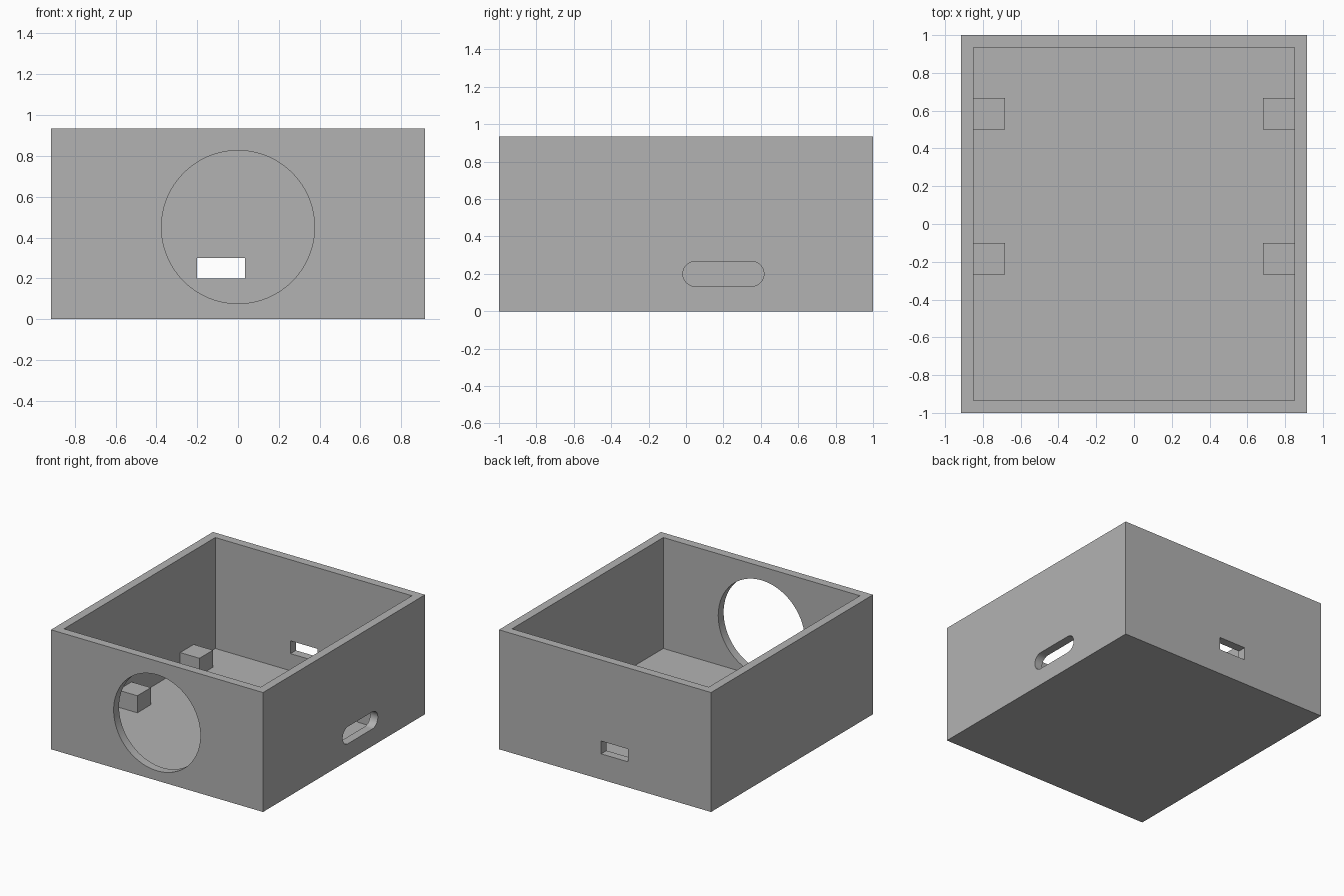
import bpy, math
from mathutils import Matrix

if "Cube" in bpy.data.objects:
    bpy.data.objects.remove(bpy.data.objects["Cube"])

U = 1 / 30                      # one design unit
W, D, H, T = 55 * U, 60 * U, 28 * U, 2 * U   # outer size and wall thickness

grey = bpy.data.materials.new("plain grey")
grey.diffuse_color = (0.448, 0.448, 0.448, 1)
grey.use_nodes = True
grey.node_tree.nodes["Principled BSDF"].inputs["Base Color"].default_value = grey.diffuse_color


def box(name, lo, hi):
    """Axis-aligned box between two corners."""
    bpy.ops.mesh.primitive_cube_add(size=1)
    ob = bpy.context.object
    ob.name = name
    size = [b - a for a, b in zip(lo, hi)]
    mid = [(a + b) / 2 for a, b in zip(lo, hi)]
    ob.data.transform(Matrix.Translation(mid) @ Matrix.Diagonal((*size, 1)))
    ob.data.materials.append(grey)
    return ob


def cylinder(name, radius, depth, centre, axis):
    """Cylinder lying along the x or y axis."""
    bpy.ops.mesh.primitive_cylinder_add(vertices=96, radius=radius, depth=depth)
    ob = bpy.context.object
    ob.name = name
    turn = Matrix.Rotation(math.pi / 2, 4, 'Y' if axis == 'x' else 'X')
    ob.data.transform(Matrix.Translation(centre) @ turn)
    ob.data.materials.append(grey)
    return ob


def combine(target, tool, operation):
    """Apply a boolean and remove the helper."""
    tool.hide_render = True
    mod = target.modifiers.new("shape", 'BOOLEAN')
    mod.operation, mod.object, mod.solver = operation, tool, 'EXACT'
    bpy.context.view_layer.objects.active = target
    bpy.ops.object.modifier_apply(modifier=mod.name)
    bpy.data.objects.remove(tool)


# open-topped case
case = box("case", (-W / 2, -D / 2, 0), (W / 2, D / 2, H))
combine(case, box("cavity", (-W / 2 + T, -D / 2 + T, T),
                  (W / 2 - T, D / 2 - T, H + 0.1)), 'DIFFERENCE')

# four support posts against the side walls, standing on the floor
inner = W / 2 - T
for side in (-1, 1):
    for y in (-8 * U, 15 * U):
        xs = sorted((side * (inner - 5 * U), side * (inner + T / 2)))
        combine(case, box("support_post", (xs[0], y, T / 2),
                          (xs[1], y + 5 * U, 6 * U)), 'UNION')

# large round opening in the front wall
combine(case, cylinder("round_cutter", 0.375, 3 * T,
                       (0, -D / 2 + T / 2, 0.4515), 'y'), 'DIFFERENCE')

# rectangular port in the back wall
combine(case, box("port_cutter", (-6 * U, D / 2 - 1.5 * T, 6 * U),
                  (1 * U, D / 2 + T, 9 * U)), 'DIFFERENCE')

# rounded slot in the right wall
slot_x, slot_z, slot_r = W / 2 - T / 2, 6 * U, 2 * U
y0, y1 = 1.5 * U, 10.5 * U
slot = box("slot_cutter", (slot_x - T, y0, slot_z - slot_r),
           (slot_x + T, y1, slot_z + slot_r))
for y in (y0, y1):
    combine(slot, cylinder("slot_end", slot_r, 2 * T, (slot_x, y, slot_z), 'x'), 'UNION')
combine(case, slot, 'DIFFERENCE')

# smooth the round rims, keep the corners crisp
bpy.ops.object.select_all(action='DESELECT')
case.select_set(True)
bpy.context.view_layer.objects.active = case
bpy.ops.object.shade_smooth_by_angle(angle=math.radians(30))
